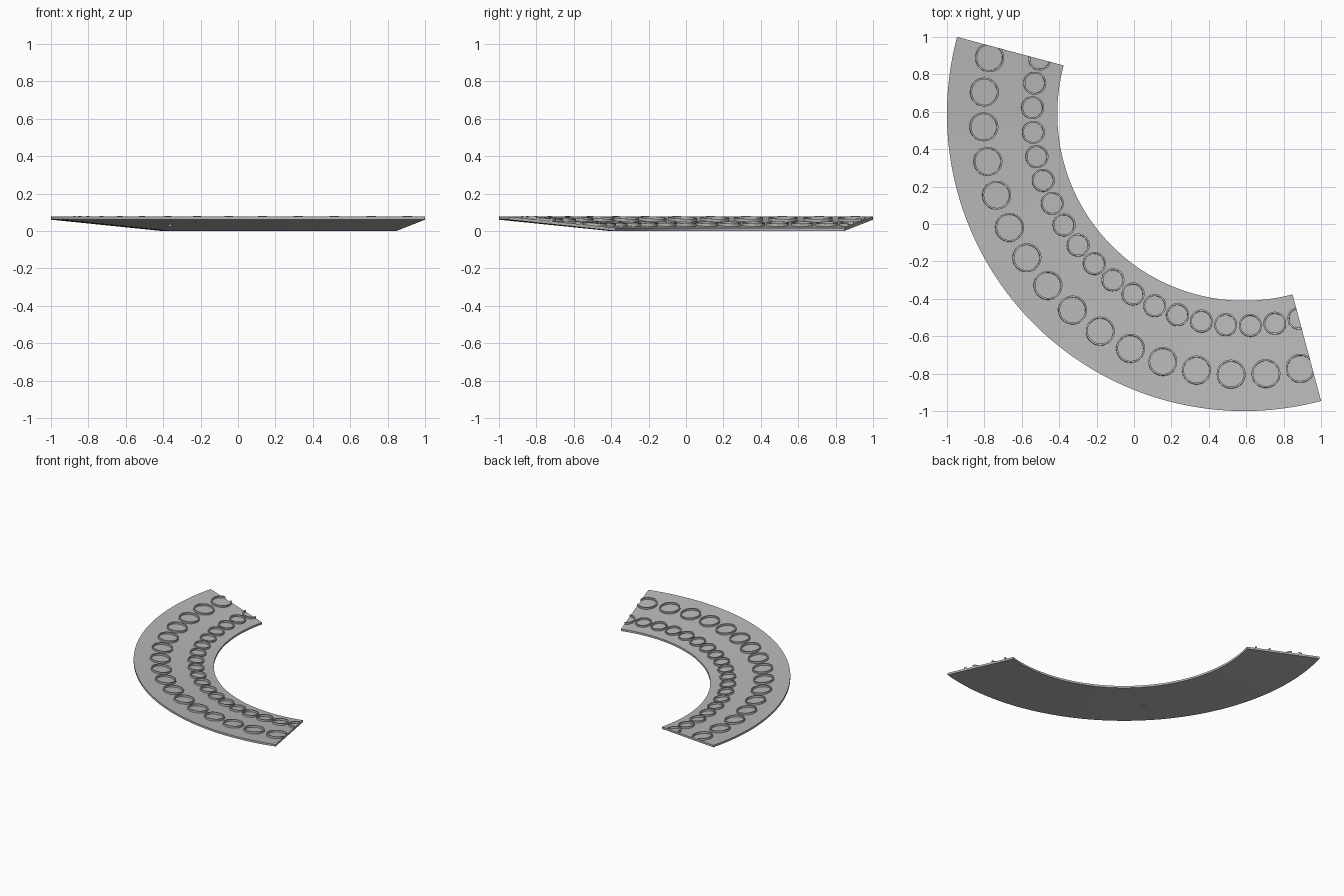
import bpy, bmesh, math
from mathutils import Matrix, Vector

cube = bpy.data.objects.get("Cube")
if cube:
    bpy.data.objects.remove(cube, do_unlink=True)

# Shared dimensions
CX = CY = 0.589
R_IN, R_OUT = 0.999, 1.589
RISE, THICK = 0.06, 0.016
START, MID, END = (math.radians(a) for a in (165, 225, 285))
SLOPE = math.atan2(RISE, R_OUT - R_IN)

grey = bpy.data.materials.new("plain_grey")
grey.use_nodes = True
colour = (0.48, 0.48, 0.48, 1)
grey.diffuse_color = colour
grey.node_tree.nodes["Principled BSDF"].inputs["Base Color"].default_value = colour


def polar(r, a, z):
    return Vector((CX + r * math.cos(a), CY + r * math.sin(a), z))


def top_z(r):
    return THICK + RISE * (r - R_IN) / (R_OUT - R_IN)


def make_object(name, bm):
    bmesh.ops.recalc_face_normals(bm, faces=bm.faces)
    mesh = bpy.data.meshes.new(name)
    bm.to_mesh(mesh)
    bm.free()
    mesh.materials.append(grey)
    obj = bpy.data.objects.new(name, mesh)
    bpy.context.collection.objects.link(obj)
    bpy.ops.object.select_all(action='DESELECT')
    obj.select_set(True)
    bpy.context.view_layer.objects.active = obj
    bpy.ops.object.shade_smooth_by_angle(angle=math.radians(30))
    return obj


def sweep(bm, sections, closed):
    """Skin a list of equal cross-sections; cap both ends when open."""
    loops = [[bm.verts.new(p) for p in s] for s in sections]
    n = len(loops[0])
    pairs = list(zip(loops, loops[1:]))
    if closed:
        pairs.append((loops[-1], loops[0]))
    for a, b in pairs:
        for i in range(n):
            j = (i + 1) % n
            bm.faces.new((a[i], a[j], b[j], b[i]))
    if not closed:
        bm.faces.new(loops[0])
        bm.faces.new(loops[-1])


# Curved plate: a sloping cross-section swept along the arc
bm = bmesh.new()
steps = 96
profile = [(R_IN, 0), (R_OUT, RISE), (R_OUT, RISE + THICK), (R_IN, THICK)]
sweep(bm, [[polar(r, START + (END - START) * k / steps, z) for r, z in profile]
           for k in range(steps + 1)], False)
make_object("curved_plate", bm)


# Rows of raised rings lying on the slope, trimmed at the plate ends
def ring_row(name, row_radius, ring_radius, count, pitch, wall=0.009, height=0.015):
    bm = bmesh.new()
    section = [(ring_radius - wall, -0.004), (ring_radius, -0.004),
               (ring_radius, height), (ring_radius - wall, height)]
    for i in range(count):
        angle = MID + (i - (count - 1) / 2) * pitch
        place = (Matrix.Translation(polar(row_radius, angle, top_z(row_radius)))
                 @ Matrix.Rotation(angle, 4, 'Z') @ Matrix.Rotation(-SLOPE, 4, 'Y'))
        turns = [math.tau * k / 40 for k in range(40)]
        sweep(bm, [[place @ Vector((r * math.cos(t), r * math.sin(t), z))
                    for r, z in section] for t in turns], True)
    for a, side in ((START, -1), (END, 1)):
        normal = Vector((-math.sin(a), math.cos(a), 0)) * side
        bmesh.ops.bisect_plane(bm, geom=bm.verts[:] + bm.edges[:] + bm.faces[:],
                               plane_co=(CX, CY, 0), plane_no=normal, clear_outer=True)
        rim = [e for e in bm.edges if e.is_boundary]
        bmesh.ops.holes_fill(bm, edges=rim, sides=8)
    make_object(name, bm)


ring_row("outer_rings", 1.394, 0.077, 16, math.tau / 47)
ring_row("inner_rings", 1.132, 0.061, 19, math.tau / 54)

# Small pin under the plate
bm = bmesh.new()
pin_radius = 1.32
bmesh.ops.create_cone(bm, cap_ends=True, segments=16, radius1=0.01, radius2=0.01, depth=0.016,
                      matrix=Matrix.Translation(polar(pin_radius, MID - 0.02, top_z(pin_radius) - THICK)))
make_object("underside_pin", bm)
